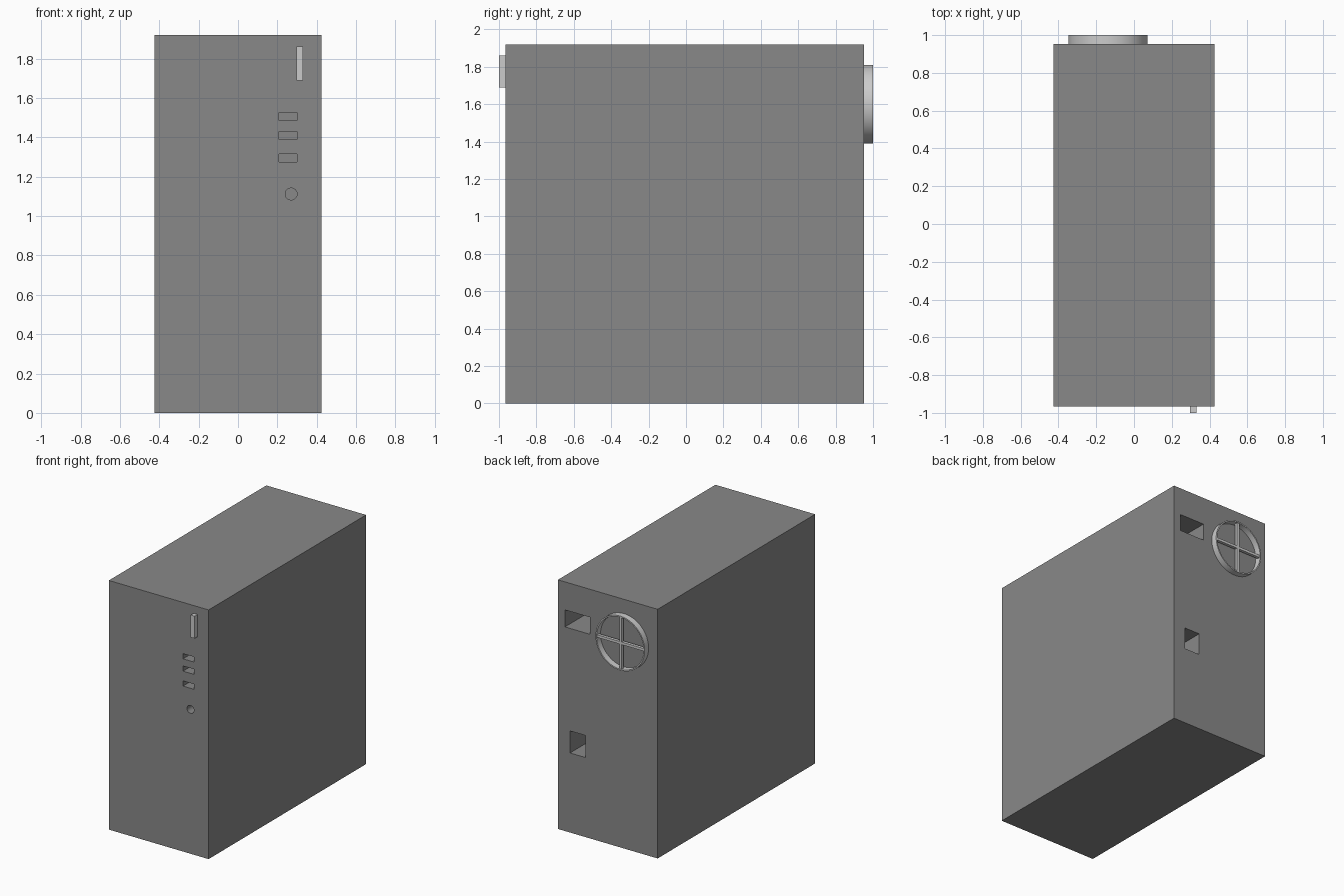
import bpy, math

if "Cube" in bpy.data.objects:
    bpy.data.objects.remove(bpy.data.objects["Cube"])

BACK, FRONT = 0.952, -0.965

case_mat = bpy.data.materials.new("dark_grey")
case_mat.diffuse_color = (0.25, 0.25, 0.25, 1)
case_mat.use_nodes = True
case_mat.node_tree.nodes["Principled BSDF"].inputs["Base Color"].default_value = case_mat.diffuse_color


def box(name, x, y, z):
    """Box from (min, max) ranges on each axis."""
    size = [b - a for a, b in (x, y, z)]
    bpy.ops.mesh.primitive_cube_add(size=1, location=[(a + b) / 2 for a, b in (x, y, z)])
    ob = bpy.context.object
    ob.name = name
    ob.scale = size
    bpy.ops.object.transform_apply(location=False, rotation=False, scale=True)
    return ob


def disc(name, x, z, r, y, verts):
    """Cylinder lying along y."""
    bpy.ops.mesh.primitive_cylinder_add(vertices=verts, radius=r, depth=y[1] - y[0],
                                        location=(x, (y[0] + y[1]) / 2, z),
                                        rotation=(math.pi / 2, 0, 0))
    ob = bpy.context.object
    ob.name = name
    return ob


def cut(target, cutter):
    """Subtract the cutter from the target and delete it."""
    cutter.hide_render = True
    mod = target.modifiers.new("cut", 'BOOLEAN')
    mod.operation, mod.solver, mod.object = 'DIFFERENCE', 'EXACT', cutter
    bpy.context.view_layer.objects.active = target
    bpy.ops.object.modifier_apply(modifier=mod.name)
    bpy.data.objects.remove(cutter)


# Tower case
case = box("tower_case", (-0.425, 0.425), (FRONT, BACK), (0, 1.92))

# Front ports and round audio socket
front_y = (FRONT - 0.1, FRONT + 0.2)
for z in (1.505, 1.41, 1.295):
    cut(case, box("port_cutter", (0.207, 0.30), front_y, (z - 0.02, z + 0.02)))
cut(case, disc("socket_cutter", 0.27, 1.112, 0.03, front_y, 32))

# Rear power inlet and display socket
for x, z in (((0.15, 0.365), (1.573, 1.704)), ((0.19, 0.322), (0.613, 0.783))):
    cut(case, box("rear_cutter", x, (BACK - 0.35, BACK + 0.1), z))
case.data.materials.clear()
case.data.materials.append(case_mat)

# Power button
box("power_button", (0.297, 0.33), (-1.0, FRONT + 0.01), (1.688, 1.86))

# Rear fan: thin ring with a cross guard
FX, FZ, R = -0.138, 1.60, 0.21
ring = disc("fan_ring", FX, FZ, R, (BACK - 0.005, 1.0), 64)
cut(ring, disc("ring_cutter", FX, FZ, R - 0.01, (BACK - 0.1, 1.1), 64))
bpy.ops.object.select_all(action='DESELECT')
ring.select_set(True)
bpy.context.view_layer.objects.active = ring
bpy.ops.object.shade_smooth_by_angle(angle=math.radians(30))

bar_y, w, reach = (0.972, 0.995), 0.01, R - 0.005
box("fan_bar_vertical", (FX - w, FX + w), bar_y, (FZ - reach, FZ + reach))
box("fan_bar_horizontal", (FX - reach, FX + reach), bar_y, (FZ - w, FZ + w))
